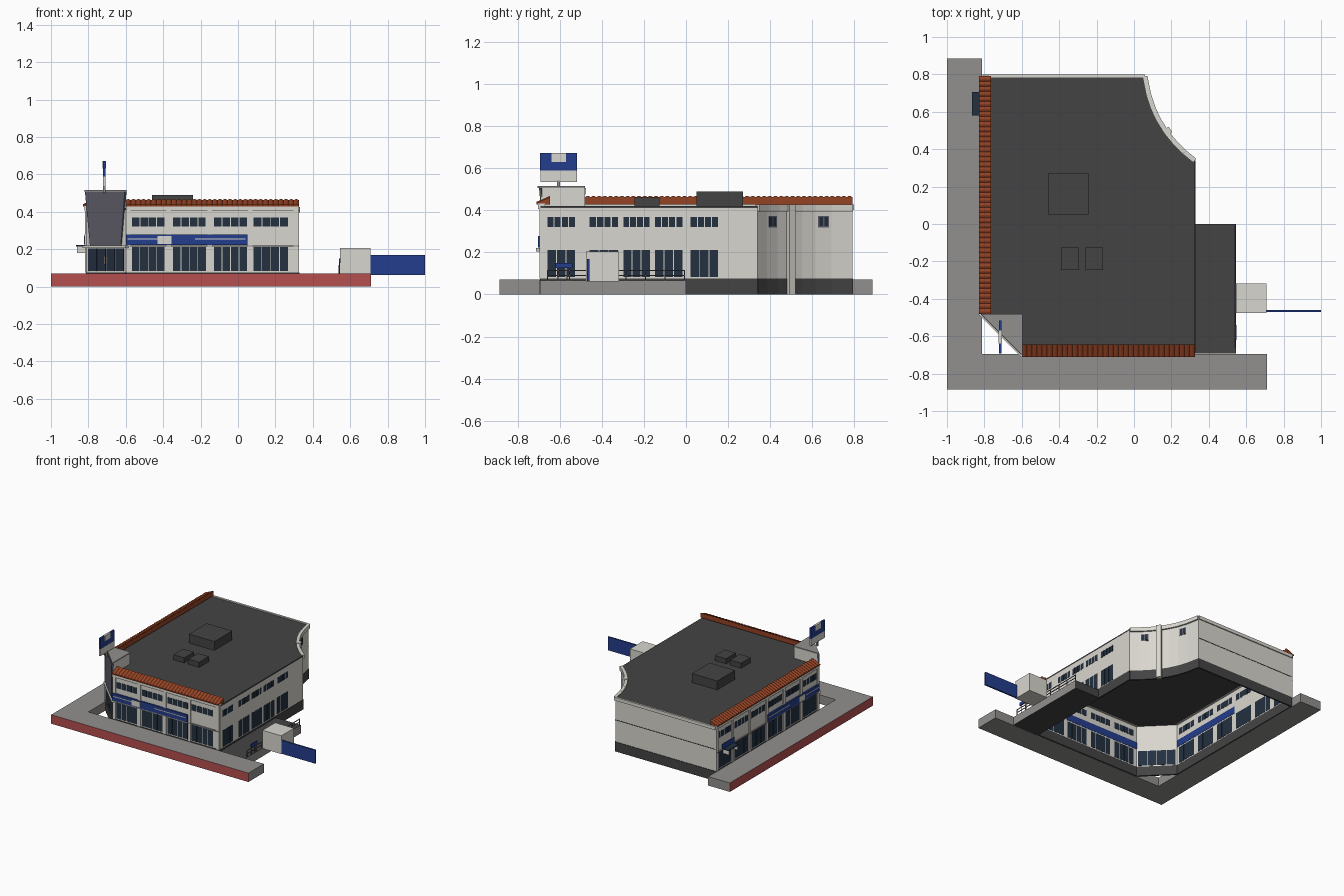
import bpy, bmesh, math
from mathutils import Vector

if "Cube" in bpy.data.objects:
    bpy.data.objects.remove(bpy.data.objects["Cube"])


def mat(name, rgb):
    m = bpy.data.materials.new(name)
    lin = [c / 12.92 if c <= 0.04045 else ((c + 0.055) / 1.055) ** 2.4 for c in rgb]
    m.diffuse_color = (*lin, 1)
    m.use_nodes = True
    m.node_tree.nodes["Principled BSDF"].inputs["Base Color"].default_value = m.diffuse_color
    return m


CREAM = mat("cream_wall", (0.85, 0.84, 0.81))
GREY = mat("paving_grey", (0.57, 0.565, 0.555))
DARK = mat("dark_grey", (0.265, 0.265, 0.265))
RED = mat("red_kerb", (0.71, 0.31, 0.31))
BLUE = mat("blue", (0.14, 0.24, 0.55))
GLASS = mat("dark_glass", (0.14, 0.19, 0.25))
TILE = mat("roof_tile", (0.58, 0.26, 0.14))
PANEL = mat("slate_panel", (0.38, 0.37, 0.42))


def finish(bm, name, *mats):
    bmesh.ops.recalc_face_normals(bm, faces=bm.faces[:])
    me = bpy.data.meshes.new(name)
    bm.to_mesh(me)
    bm.free()
    for m in mats:
        me.materials.append(m)
    ob = bpy.data.objects.new(name, me)
    bpy.context.collection.objects.link(ob)
    return ob


def prisms(name, m, items):
    """Upright prisms, each (footprint, z0, z1)."""
    bm = bmesh.new()
    for pts, z0, z1 in items:
        lo = [bm.verts.new((p[0], p[1], z0)) for p in pts]
        hi = [bm.verts.new((p[0], p[1], z1)) for p in pts]
        bm.faces.new(lo)
        bm.faces.new(hi)
        for i in range(len(pts)):
            j = (i + 1) % len(pts)
            bm.faces.new((lo[i], lo[j], hi[j], hi[i]))
    return finish(bm, name, m)


def box(x0, x1, y0, y1, z0, z1):
    return [(x0, y0), (x1, y0), (x1, y1), (x0, y1)], z0, z1


def on_wall(seg, u0, u1, d0, d1, z0, z1):
    """Box on a wall: u runs along it, d points outwards."""
    p, q = Vector(seg[0]), Vector(seg[1])
    u = (q - p).normalized()
    n = Vector((u.y, -u.x))
    return [p + u * a + n * d for a, d in ((u0, d0), (u1, d0), (u1, d1), (u0, d1))], z0, z1


def length(seg):
    return (Vector(seg[1]) - Vector(seg[0])).length


# Building outline, counter-clockwise
curve = [(0.325, 0.34), (0.27, 0.385), (0.22, 0.435), (0.175, 0.49), (0.137, 0.55),
         (0.105, 0.615), (0.08, 0.69), (0.06, 0.79)]
outline = [(-0.6, -0.69), (0.325, -0.69)] + curve + [(-0.81, 0.79), (-0.81, -0.48)]
segs = [(outline[i], outline[(i + 1) % len(outline)]) for i in range(len(outline))]
front, right, curved = segs[0], segs[1], segs[2:9]
back, left, corner = segs[9], segs[10], segs[11]

# Shell: plinth, walls, flat roof, parapets
prisms("plinth", DARK, [on_wall(s, 0, length(s), -0.008, 0.004, 0, 0.075) for s in segs])
prisms("walls", CREAM, [on_wall(s, 0, length(s), -0.006, 0, 0.075, 0.41) for s in segs])
prisms("flat_roof", DARK, [(outline, 0.408, 0.42)])
prisms("curved_parapet", CREAM, [on_wall(s, 0, length(s), -0.012, 0.012, 0.395, 0.426) for s in curved])
prisms("back_parapet", CREAM, [on_wall(back, 0, length(back), -0.008, 0.008, 0.40, 0.426)])
prisms("back_wall_joint", DARK, [on_wall(back, 0, length(back), 0, 0.002, 0.243, 0.248)])
prisms("curved_wall_column", CREAM, [on_wall(curved[3], -0.015, 0.02, -0.01, 0.025, 0, 0.428)])
prisms("eaves", CREAM, [on_wall(s, 0, length(s), -0.02, 0.012, 0.405, 0.432) for s in (front, left)])
prisms("rooftop_units", DARK, [box(-0.46, -0.24, 0.05, 0.27, 0.42, 0.49),
                               box(-0.39, -0.295, -0.245, -0.125, 0.42, 0.46),
                               box(-0.26, -0.165, -0.245, -0.125, 0.42, 0.46)])


# Windows, each divided into panes
def panes(seg, u0, u1, z0, z1, n, gap=0.005):
    w = (u1 - u0) / n
    return [on_wall(seg, u0 + i * w + gap / 2, u0 + (i + 1) * w - gap / 2, -0.0075, 0.0015, z0, z1)
            for i in range(n)]


front_bays = [(0.03, 0.21), (0.25, 0.43), (0.47, 0.65), (0.68, 0.87)]
right_bays = [(0.03, 0.165), (0.23, 0.37), (0.39, 0.52), (0.54, 0.675), (0.71, 0.845)]
left_bays = [(0.02 + i * 0.2117, 0.19 + i * 0.2117) for i in range(6)]
upper, lower = [], []
for seg, bays in ((front, front_bays), (right, right_bays), (left, left_bays)):
    for a, b in bays:
        upper += panes(seg, a, b, 0.32, 0.368, 4)
        lower += panes(seg, a, b, 0.083, 0.212, 4 if seg is front else 3, 0.004)
prisms("upper_windows", GLASS, upper)
prisms("shop_windows", GLASS, lower)
for k in (1, 5):
    mid = length(curved[k]) / 2
    prisms("curved_wall_window_frame", PANEL, [on_wall(curved[k], mid - 0.027, mid + 0.027, 0, 0.003, 0.318, 0.372)])
    prisms("curved_wall_window", GLASS, panes(curved[k], mid - 0.024, mid + 0.024, 0.325, 0.37, 2, 0.008))
    prisms("curved_wall_window_face", GLASS, [on_wall(curved[k], mid + s * 0.0125 - 0.008, mid + s * 0.0125 + 0.008,
                                                      0.003, 0.005, 0.325, 0.368) for s in (-1, 1)])

# Shallow pillars between bays, and ledges
pillars = [on_wall(front, u - 0.012, u + 0.012, 0, 0.007, 0.075, 0.41) for u in (0.012, 0.23, 0.45, 0.665, 0.91)]
pillars += [on_wall(left, u, u + 0.024, 0, 0.007, 0.075, 0.41) for u in [max(0, i * 0.2117 - 0.017) for i in range(7)]]
prisms("pillars", CREAM, pillars)
prisms("ledges", GREY, [on_wall(s, 0, length(s), 0, 0.009, 0.213, 0.22) for s in (front, left)])

# Blue sign bands with light stripes and square plates
F, L = length(front), length(left)
prisms("sign_bands", BLUE, [on_wall(front, 0, 0.65, -0.008, 0.012, 0.222, 0.278),
                            on_wall(left, 0.63, L, -0.008, 0.012, 0.222, 0.278)])
prisms("sign_stripes", CREAM, [on_wall(front, 0.01, 0.17, 0.012, 0.014, 0.252, 0.258),
                               on_wall(front, 0.37, 0.64, 0.012, 0.014, 0.252, 0.258),
                               on_wall(front, 0.17, 0.245, 0.012, 0.014, 0.228, 0.27),
                               on_wall(left, 0.64, 0.9, 0.012, 0.014, 0.252, 0.258),
                               on_wall(left, 1.02, 1.09, 0.012, 0.014, 0.228, 0.27),
                               on_wall(left, 1.1, 1.26, 0.012, 0.014, 0.252, 0.258)])

# Side door canopy
prisms("canopy", GLASS, [box(-0.865, -0.81, 0.58, 0.705, 0.214, 0.222)])
prisms("canopy_brackets", CREAM, [box(-0.86, -0.81, y, y + 0.008, 0.18, 0.214) for y in (0.585, 0.69)])
prisms("side_door_sign", BLUE, [on_wall(left, 0.07, 0.22, 0.007, 0.011, 0.222, 0.262)])


# Ribbed tile strips rising inwards from the eaves
def tile_strip(name, seg):
    p, q = Vector(seg[0]), Vector(seg[1])
    u = (q - p).normalized()
    n = Vector((u.y, -u.x))
    run = (q - p).length
    ribs = round(run / 0.027)
    bm = bmesh.new()
    rows = []
    for i in range(ribs * 4 + 1):
        h = 0.006 * abs(math.sin(math.pi * i / 4))
        base = p + u * (run * i / (ribs * 4))
        rows.append([bm.verts.new((*(base + n * d), z))
                     for d, z in ((0.02, 0.428), (0.02, 0.434 + h), (-0.045, 0.462 + h), (-0.045, 0.428))])
    for a, b in zip(rows, rows[1:]):
        for k in range(4):
            m = (k + 1) % 4
            bm.faces.new((a[k], b[k], b[m], a[m]))
    bm.faces.new(rows[0])
    bm.faces.new(rows[-1])
    finish(bm, name, TILE)


tile_strip("front_tiles", front)
tile_strip("left_tiles", left)

# Corner tower: upper block, tapered slate panel, cap, glazed entrance
C = length(corner)
tri = [(-0.6, -0.69), (-0.6, -0.48), (-0.81, -0.48)]
prisms("tower_block", CREAM, [(tri, 0.41, 0.505)])
prisms("tower_roof", GREY, [([(-0.595, -0.705), (-0.595, -0.48), (-0.82, -0.48)], 0.505, 0.515)])
bm = bmesh.new()
u = Vector((1, -1)).normalized()
n = Vector((-1, -1)).normalized()
mid = Vector((-0.705, -0.585))
rings = [[bm.verts.new((*(mid + u * s + n * d), z)) for s, d, z in
          ((-0.117, d0, 0.22), (0.117, d0, 0.22), (0.15, d1, 0.505), (-0.15, d1, 0.505))]
         for d0, d1 in ((-0.004, -0.004), (0.006, 0.01))]
bm.faces.new(rings[0])
bm.faces.new(rings[1])
for k in range(4):
    bm.faces.new((rings[0][k], rings[0][(k + 1) % 4], rings[1][(k + 1) % 4], rings[1][k]))
finish(bm, "tower_panel", PANEL)
prisms("entrance_ledge", CREAM, [on_wall(corner, -0.015, C + 0.015, -0.005, 0.016, 0.205, 0.22)])
prisms("entrance_glass", GLASS, panes(corner, 0.012, C - 0.012, 0.083, 0.203, 4))
prisms("door_handles", CREAM, [on_wall(corner, C / 2 + s - 0.002, C / 2 + s + 0.002, 0.0015, 0.006, 0.12, 0.16)
                               for s in (-0.01, 0.01)])

# Rooftop sign on a pole
prisms("sign_pole", GREY, [box(-0.722, -0.708, -0.612, -0.598, 0.50, 0.54)])
prisms("roof_sign_lower", CREAM, [box(-0.721, -0.709, -0.692, -0.518, 0.533, 0.59)])
prisms("roof_sign_upper", BLUE, [box(-0.722, -0.708, -0.693, -0.517, 0.588, 0.672)])
prisms("roof_sign_plate", CREAM, [box(-0.7235, -0.7065, -0.64, -0.57, 0.63, 0.6725)])

# L-shaped pavement with red outer kerb
walk = prisms("pavement", GREY, [([(-1, -0.885), (0.71, -0.885), (0.71, -0.695), (-0.812, -0.695),
                                   (-0.812, 0.885), (-1, 0.885)], 0, 0.07)])
walk.data.materials.append(RED)
for f in walk.data.polygons:
    if f.normal.x < -0.5 or f.normal.y < -0.5:
        f.material_index = 1

# Side platform with dark top
plat = prisms("side_platform", GREY, [box(0.325, 0.545, -0.693, 0, 0, 0.065)])
plat.data.materials.append(DARK)
for f in plat.data.polygons:
    if abs(f.normal.z) > 0.5 or f.normal.y > 0.5:
        f.material_index = 1

# Railing and small sign along the platform edge
rails = [box(0.537, 0.542, -0.66, -0.005, z, z + 0.004) for z in (0.088, 0.111)]
rails += [box(0.537, 0.542, y, y + 0.005, 0.065, 0.115) for y in [-0.66 + i * 0.0929 for i in range(8)]]
prisms("railing", PANEL, rails)
prisms("platform_sign", BLUE, [box(0.541, 0.549, -0.62, -0.54, 0.125, 0.15)])
prisms("platform_sign_posts", PANEL, [box(0.54, 0.545, y, y + 0.005, 0.065, 0.126) for y in (-0.61, -0.555)])

# Gate house and blue boundary wall
prisms("gate_house", CREAM, [box(0.545, 0.708, -0.475, -0.318, 0.062, 0.205)])
prisms("boundary_wall", BLUE, [box(0.705, 1.0, -0.471, -0.459, 0.063, 0.168)])
